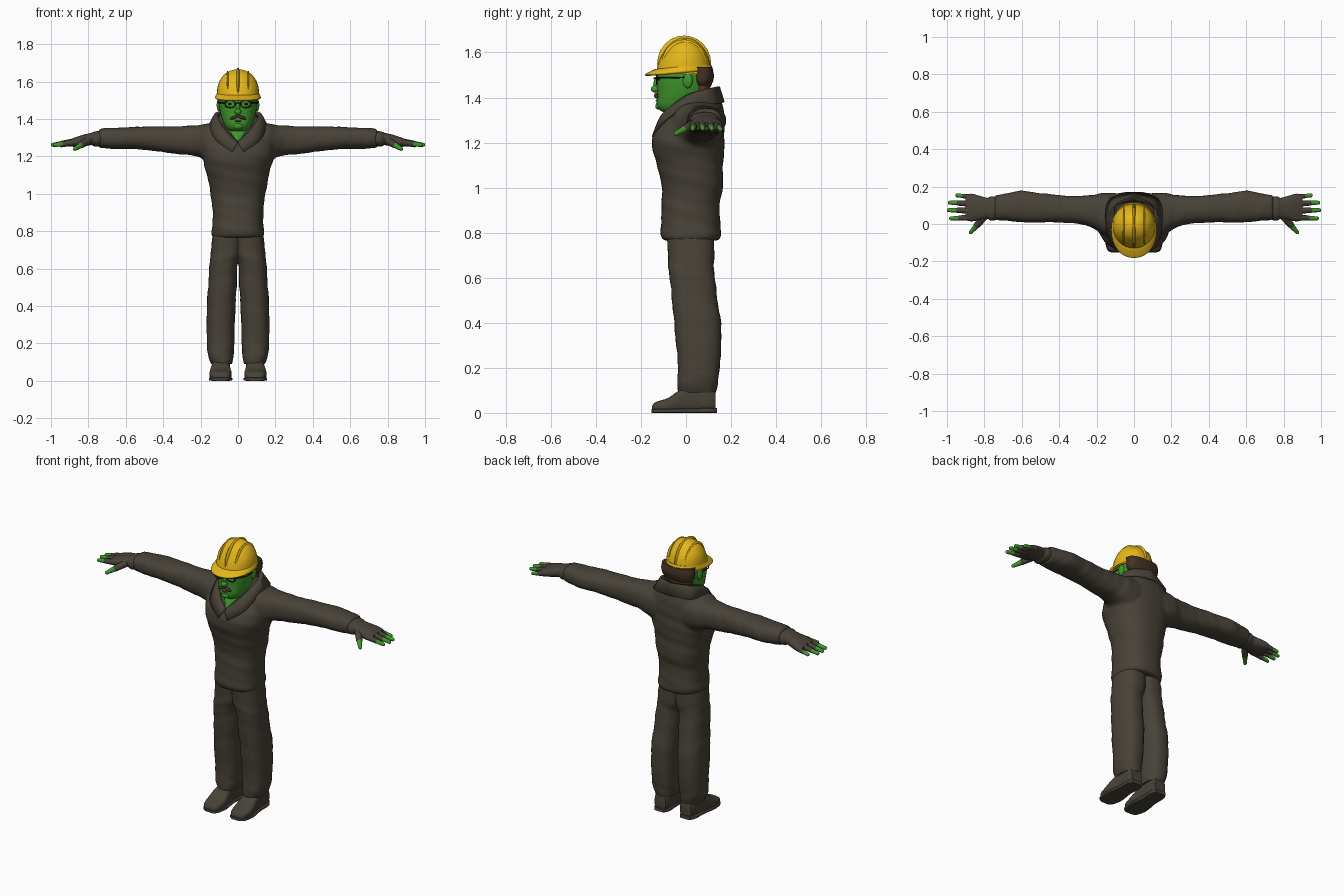
import bpy, bmesh, math
from mathutils import Vector, Matrix

cube = bpy.data.objects.get("Cube")
if cube:
    bpy.data.objects.remove(cube, do_unlink=True)


def material(name, rgb):
    m = bpy.data.materials.new(name)
    m.use_nodes = True
    m.diffuse_color = (*rgb, 1)
    m.node_tree.nodes["Principled BSDF"].inputs["Base Color"].default_value = (*rgb, 1)
    return m


CLOTH = material("dark brown grey cloth", (0.065, 0.055, 0.04))
SKIN = material("green skin", (0.05, 0.31, 0.025))
YELLOW = material("safety yellow", (0.78, 0.47, 0.01))
HAIR = material("dark brown hair", (0.055, 0.03, 0.018))
AUBURN = material("auburn", (0.16, 0.04, 0.02))
BLACK = material("black frame", (0.01, 0.01, 0.01))


def spline(rows, steps=5):
    """Catmull-Rom interpolation of tuples."""
    pts = [Vector(r) for r in rows]
    out = []
    for i in range(len(pts) - 1):
        a, b = pts[max(i - 1, 0)], pts[i]
        c, d = pts[i + 1], pts[min(i + 2, len(pts) - 1)]
        for k in range(steps):
            t = k / steps
            out.append(b + (c - a) * (t / 2) + (a * 2 - b * 5 + c * 4 - d) * (t * t / 2)
                       + (b * 3 - a - c * 3 + d) * (t ** 3 / 2))
    return out + [pts[-1]]


def loft(bm, rows, axis="z", power=2.4, fold=0.0, side=1, n=32):
    """Rows are (position, a_min, a_max, b_min, b_max) across the axis."""
    rings = []
    for t, a0, a1, b0, b1 in spline(rows):
        ring = []
        for k in range(n):
            ang = math.tau * k / n
            c, s = math.cos(ang), math.sin(ang)
            r = 1 + fold * math.sin(t * 65 + 2 * ang) * math.sin(t * 23 + ang)
            a = (a0 + a1) / 2 + (a1 - a0) / 2 * r * math.copysign(abs(c) ** (2 / power), c)
            b = (b0 + b1) / 2 + (b1 - b0) / 2 * r * math.copysign(abs(s) ** (2 / power), s)
            x, y, z = {"z": (a, b, t), "x": (t, a, b), "y": (a, t, b)}[axis]
            ring.append(bm.verts.new((x * side, y, z)))
        rings.append(ring)
    for lo, hi in zip(rings, rings[1:]):
        for k in range(n):
            bm.faces.new((lo[k], lo[(k + 1) % n], hi[(k + 1) % n], hi[k]))
    bm.faces.new(rings[0])
    bm.faces.new(rings[-1])


def ball(bm, centre, radii, turn=0.0):
    m = Matrix.Translation(centre) @ Matrix.Rotation(turn, 4, "Y") @ Matrix.Diagonal((*radii, 1))
    bmesh.ops.create_uvsphere(bm, u_segments=20, v_segments=12, radius=1, matrix=m)


def rod(bm, p0, p1, r0, r1):
    p0, p1 = Vector(p0), Vector(p1)
    m = Matrix.Translation((p0 + p1) / 2) @ (p1 - p0).to_track_quat("Z", "Y").to_matrix().to_4x4()
    bmesh.ops.create_cone(bm, segments=14, radius1=r0, radius2=r1, depth=(p1 - p0).length, matrix=m)
    ball(bm, p0, (r0,) * 3)
    ball(bm, p1, (r1,) * 3)


def finish(name, bm, mat, mirror=False):
    bmesh.ops.recalc_face_normals(bm, faces=bm.faces)
    me = bpy.data.meshes.new(name)
    bm.to_mesh(me)
    bm.free()
    me.materials.append(mat)
    me.shade_smooth()
    me.set_sharp_from_angle(angle=math.radians(50))
    ob = bpy.data.objects.new(name, me)
    bpy.context.collection.objects.link(ob)
    if mirror:
        ob.modifiers.new("mirror", "MIRROR").use_clip = False
    return ob


def lofted(name, rows, mat, mirror=False, **kw):
    bm = bmesh.new()
    loft(bm, rows, **kw)
    return finish(name, bm, mat, mirror)


def even(rows):
    """Rows (z, half width, front, back) centred on x = 0."""
    return [(z, -w, w, f, b) for z, w, f, b in rows]


# Jumper: body and sleeves fused into one smooth surface
bm = bmesh.new()
loft(bm, even([(.765, .135, -.10, .145), (.79, .142, -.112, .158), (.84, .136, -.112, .152),
               (.92, .137, -.108, .15), (1.0, .147, -.108, .163), (1.1, .166, -.128, .165),
               (1.18, .187, -.152, .17), (1.25, .195, -.138, .172), (1.3, .19, -.1, .17),
               (1.36, .16, -.05, .165), (1.4, .115, -.01, .155), (1.43, .09, .02, .14)]),
     fold=.02)
for s in (1, -1):
    loft(bm, [(.08, -.06, .165, 1.16, 1.385), (.16, -.06, .165, 1.175, 1.378),
              (.22, -.02, .157, 1.2, 1.366), (.3, 0, .15, 1.21, 1.362),
              (.4, .008, .155, 1.222, 1.36), (.5, .008, .165, 1.235, 1.36),
              (.6, .008, .178, 1.24, 1.355), (.68, .018, .165, 1.24, 1.353),
              (.745, .02, .152, 1.246, 1.348)], axis="x", fold=.03, side=s)
jumper = finish("jumper", bm, CLOTH)
remesh = jumper.modifiers.new("fuse", "REMESH")
remesh.mode, remesh.voxel_size, remesh.use_smooth_shade = "VOXEL", .01, True
soft = jumper.modifiers.new("soften", "SMOOTH")
soft.factor, soft.iterations = .5, 5

# Folded collar
inner = [(0, .125, 1.44), (.085, .08, 1.435), (.106, 0, 1.41), (.065, -.085, 1.345), (0, -.12, 1.28)]
crest = [(0, .15, 1.45), (.105, .1, 1.44), (.128, .01, 1.41), (.085, -.1, 1.335), (.005, -.138, 1.265)]
outer = [(0, .172, 1.38), (.13, .135, 1.375), (.155, .01, 1.368), (.12, -.108, 1.29), (.03, -.152, 1.225)]
bm = bmesh.new()
strips = [[bm.verts.new(p) for p in spline(row)] for row in (inner, crest, outer)]
for up, low in zip(strips, strips[1:]):
    for k in range(len(up) - 1):
        bm.faces.new((up[k], up[k + 1], low[k + 1], low[k]))
collar = finish("collar", bm, CLOTH, mirror=True)
collar.modifiers.new("thickness", "SOLIDIFY").thickness = .01

# Trousers and shoes
lofted("trouser_leg", [(.09, .032, .143, -.035, .133), (.13, .024, .158, -.04, .14),
                       (.2, .02, .166, -.035, .15), (.37, .015, .167, -.05, .157),
                       (.5, .008, .16, -.062, .14), (.62, .002, .152, -.075, .126),
                       (.68, -.02, .147, -.08, .125), (.8, -.03, .132, -.085, .125)],
       CLOTH, mirror=True, fold=.025)
lofted("shoe", [(-.15, .065, .115, .005, .03), (-.135, .045, .14, .003, .048), (-.08, .034, .152, 0, .066),
                (-.03, .04, .146, 0, .1), (.03, .042, .138, 0, .125), (.1, .042, .134, 0, .125),
                (.13, .05, .125, .004, .1)], CLOTH, mirror=True, axis="y", power=3)
lofted("shoe_sole", [(-.153, .06, .12, 0, .016), (-.135, .042, .144, 0, .018), (-.07, .03, .156, 0, .018),
                     (.02, .042, .142, 0, .02), (.1, .038, .14, 0, .022), (.137, .055, .122, 0, .022)],
       CLOTH, mirror=True, axis="y", power=6)

# Fingerless gloves
bm = bmesh.new()
loft(bm, [(.72, .03, .14, 1.26, 1.335), (.75, .018, .148, 1.252, 1.335), (.77, .02, .146, 1.254, 1.332),
          (.785, .028, .14, 1.26, 1.326), (.83, .02, .152, 1.252, 1.315), (.87, .014, .162, 1.25, 1.302),
          (.9, .02, .155, 1.256, 1.29)], axis="x")
tips = bmesh.new()
for base, tip, r in [((.88, .034, 1.274), (.978, .03, 1.261), .017),
                     ((.89, .072, 1.277), (.99, .074, 1.262), .017),
                     ((.89, .11, 1.276), (.985, .114, 1.261), .017),
                     ((.87, .145, 1.272), (.945, .153, 1.259), .015),
                     ((.80, .04, 1.285), (.872, -.044, 1.24), .021)]:
    base, tip = Vector(base), Vector(tip)
    rod(bm, base, base.lerp(tip, .52), r, r * .85)
    rod(tips, base.lerp(tip, .5), tip, r * .78, .0105)
finish("glove", bm, CLOTH, mirror=True)
finish("fingertips", tips, SKIN, mirror=True)

# Head, neck and open neckline
lofted("neck", even([(1.27, .012, -.122, .02), (1.32, .05, -.098, .06), (1.37, .078, -.06, .09),
                     (1.46, .08, -.05, .1)]), SKIN)
lofted("head", even([(1.335, .035, -.1, .0), (1.345, .056, -.118, .03), (1.37, .074, -.13, .06),
                     (1.42, .092, -.128, .095), (1.47, .101, -.13, .108), (1.53, .102, -.128, .11),
                     (1.6, .08, -.09, .08)]), SKIN, power=2.3)
bm = bmesh.new()
ball(bm, (0, -.134, 1.438), (.018, .022, .017))
ball(bm, (0, -.128, 1.462), (.011, .016, .032))
ball(bm, (0, -.122, 1.362), (.026, .014, .016))
finish("nose_and_chin", bm, SKIN)
bm = bmesh.new()
ball(bm, (.102, .008, 1.475), (.012, .022, .034))
finish("ear", bm, SKIN, mirror=True)

# Moustache, mouth and hair
bm = bmesh.new()
ball(bm, (.021, -.131, 1.408), (.024, .012, .009), math.radians(20))
finish("moustache", bm, HAIR, mirror=True)
bm = bmesh.new()
ball(bm, (0, -.13, 1.388), (.02, .005, .004))
finish("mouth", bm, AUBURN)
lofted("hair", even([(1.445, .085, .035, .108), (1.47, .104, .03, .118), (1.5, .108, .028, .124),
                     (1.535, .106, .02, .118)]), HAIR, fold=.03)
lofted("nape_hair", even([(1.422, .08, .045, .1), (1.435, .088, .04, .106), (1.45, .092, .04, .108)]), AUBURN)

# Glasses and eyes
bm = bmesh.new()
ring = [Vector((.042 + .028 * math.cos(a), -.13, 1.48 + .02 * math.sin(a)))
        for a in (math.tau * k / 16 for k in range(16))]
for k in range(16):
    rod(bm, ring[k - 1], ring[k], .0032, .0032)
rod(bm, (0, -.142, 1.486), (.016, -.132, 1.486), .003, .003)
rod(bm, (.069, -.13, 1.487), (.105, -.07, 1.487), .003, .003)
rod(bm, (.105, -.07, 1.487), (.108, .01, 1.49), .003, .003)
ball(bm, (.042, -.121, 1.48), (.011, .006, .006))
finish("glasses", bm, BLACK, mirror=True)

# Hard hat: shell, ridges and sloping brim
bm = bmesh.new()
loft(bm, even([(1.505, .114, -.135, .112), (1.56, .111, -.12, .104), (1.6, .1, -.1, .09),
               (1.635, .076, -.074, .064), (1.655, .047, -.046, .038), (1.665, .016, -.02, .012)]), power=2.1)
ball(bm, (0, -.008, 1.55), (.018, .12, .125))
for x in (-.055, .055):
    ball(bm, (x, -.008, 1.55), (.014, .1, .108))
finish("hard_hat_shell", bm, YELLOW)
brim = lofted("hard_hat_brim", even([(1.508, .118, -.176, .114), (1.514, .122, -.182, .118),
                                     (1.522, .12, -.172, .116), (1.536, .113, -.138, .11)]), YELLOW, power=2.1)
for v in brim.data.vertices:
    v.co.z += .09 * (v.co.y + .03)
